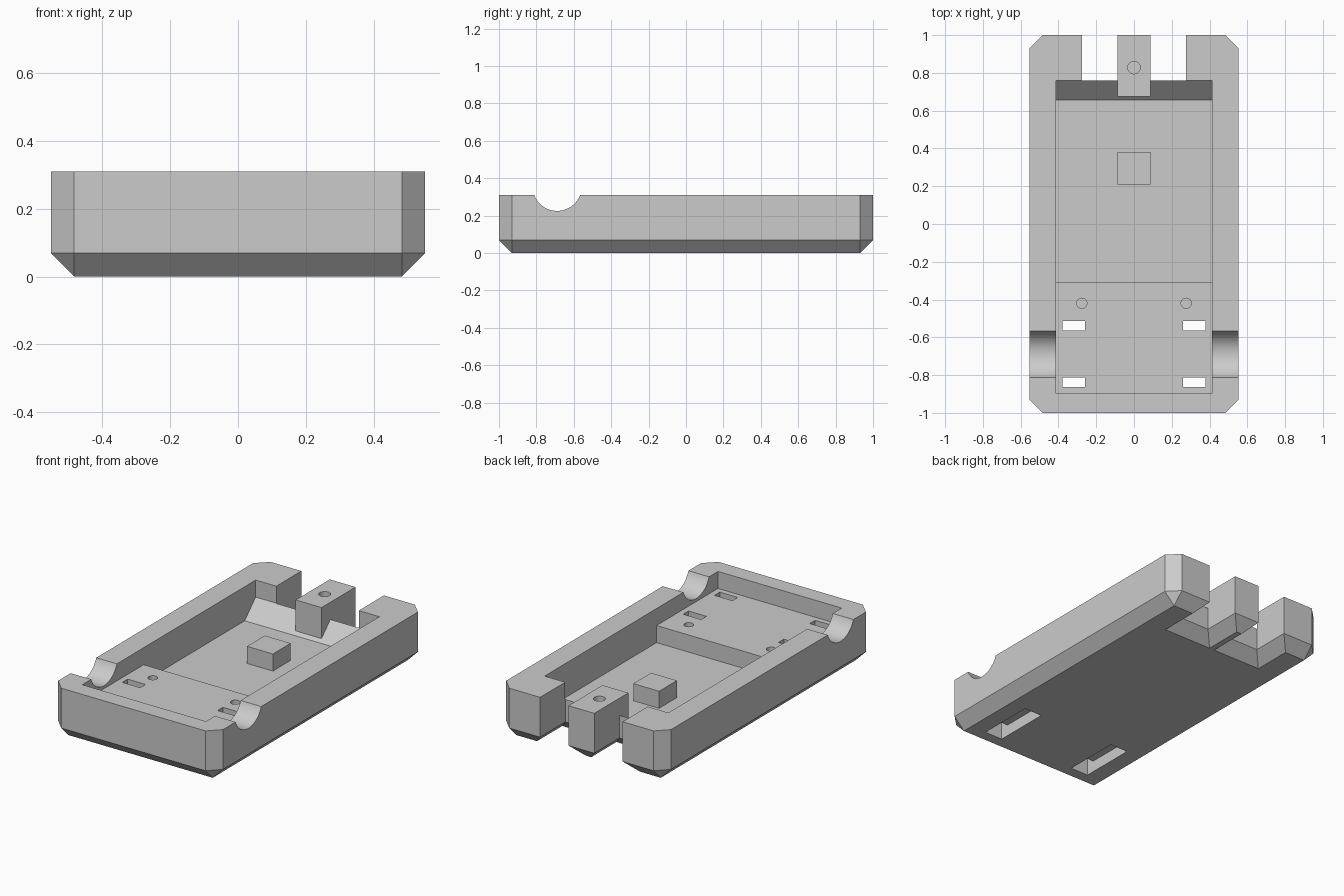
import bpy
import bmesh
from mathutils import Matrix

old = bpy.data.objects.get("Cube")
if old:
    bpy.data.objects.remove(old, do_unlink=True)

HEIGHT = 0.31      # overall height
CHAMFER = 0.069    # bottom chamfer, also the depth of the strap channels
FLOOR = 0.1035     # lower floor
LEDGE = 0.207      # raised floor at the front, top of the rear ramp and post
TOWER = 0.0865     # half width of the rear tower and the post

grey = bpy.data.materials.new("plain_grey")
grey.use_nodes = True
colour = (0.6, 0.6, 0.6, 1)
grey.diffuse_color = colour
grey.node_tree.nodes["Principled BSDF"].inputs["Base Color"].default_value = colour


def finish(name, bm):
    bmesh.ops.remove_doubles(bm, verts=bm.verts, dist=1e-5)
    bmesh.ops.recalc_face_normals(bm, faces=bm.faces)
    mesh = bpy.data.meshes.new(name)
    bm.to_mesh(mesh)
    bm.free()
    mesh.materials.append(grey)
    obj = bpy.data.objects.new(name, mesh)
    bpy.context.scene.collection.objects.link(obj)
    return obj


def loft(name, loops):
    """Closed solid through matching loops of points."""
    bm = bmesh.new()
    rings = [[bm.verts.new(p) for p in loop] for loop in loops]
    n = len(rings[0])
    for a, b in zip(rings, rings[1:]):
        for i in range(n):
            j = (i + 1) % n
            bm.faces.new((a[i], a[j], b[j], b[i]))
    bm.faces.new(rings[0])
    bm.faces.new(rings[-1])
    return finish(name, bm)


def prism(name, profile, x0, x1):
    """Side profile of (y, z) points extruded along x."""
    return loft(name, [[(x, y, z) for y, z in profile] for x in (x0, x1)])


def box(name, x, y0, y1, z0, z1):
    return prism(name, [(y0, z0), (y1, z0), (y1, z1), (y0, z1)], -x, x)


def cylinder(name, centre, radius, depth, along_x=False):
    bm = bmesh.new()
    turn = Matrix.Rotation(1.5707963, 4, 'Y') if along_x else Matrix()
    bmesh.ops.create_cone(bm, cap_ends=True, segments=64 if along_x else 32,
                          radius1=radius, radius2=radius, depth=depth,
                          matrix=Matrix.Translation(centre) @ turn)
    return finish(name, bm)


def combine(target, tool, operation='DIFFERENCE'):
    tool.hide_render = True
    mod = target.modifiers.new(tool.name, 'BOOLEAN')
    mod.operation = operation
    mod.solver = 'EXACT'
    mod.object = tool
    bpy.context.view_layer.update()
    graph = bpy.context.evaluated_depsgraph_get()
    mesh = bpy.data.meshes.new_from_object(target.evaluated_get(graph))
    target.modifiers.clear()
    target.data = mesh
    bpy.data.objects.remove(tool, do_unlink=True)


# Case block: half outline as (wall point, chamfered bottom point), then mirrored
half = [((0.483, -1), (0.483, -0.931)), ((0.552, -0.931), (0.483, -0.931)),
        ((0.552, 0.931), (0.483, 0.931)), ((0.483, 1), (0.483, 0.931)),
        ((0.276, 1), (0.345, 0.931)), ((0.276, 0.759), (0.345, 0.69)),
        ((TOWER, 0.759), (TOWER - CHAMFER, 0.69)),
        ((TOWER, 1), (TOWER - CHAMFER, 0.931))]
outline = half + [((-a[0], a[1]), (-b[0], b[1])) for a, b in reversed(half)]
case = loft("case_body", [[(*b, 0) for a, b in outline],
                          [(*a, CHAMFER) for a, b in outline],
                          [(*a, HEIGHT) for a, b in outline]])

# Inner cavity with raised ledge and rear ramp, leaving the tower standing
cavity = prism("cavity", [(-0.897, LEDGE), (-0.31, LEDGE), (-0.31, FLOOR),
                          (0.656, FLOOR), (0.76, LEDGE), (0.76, 0.5),
                          (-0.897, 0.5)], -0.414, 0.414)
combine(cavity, box("tower_space", TOWER, 0.675, 0.9, -0.1, 0.6))
combine(case, cavity)

# Rounded dip across both side walls
combine(case, cylinder("side_dip", (0, -0.689, 0.356), 0.131, 1.4, True))

# Strap channels under the ledge, each with two slots up through the floor
channel = [(-0.864, -0.1), (-0.864, 0.3), (-0.813, 0.3), (-0.813, CHAMFER),
           (-0.565, CHAMFER), (-0.565, 0.3), (-0.514, 0.3), (-0.514, -0.1)]
for x in (-0.379, 0.259):
    combine(case, prism("strap_channel", channel, x, x + 0.12))

# Screw holes in the ledge and the tower
for x in (-0.276, 0.276):
    combine(case, cylinder("ledge_hole", (x, -0.42, LEDGE), 0.027, 0.24))
combine(case, cylinder("tower_hole", (0, 0.828, HEIGHT), 0.033, 0.36))

# Support post on the lower floor
combine(case, box("support_post", TOWER, 0.21, 0.38, 0.05, LEDGE), 'UNION')

bpy.ops.object.select_all(action='DESELECT')
case.select_set(True)
bpy.context.view_layer.objects.active = case
bpy.ops.object.shade_smooth_by_angle(angle=0.5)
